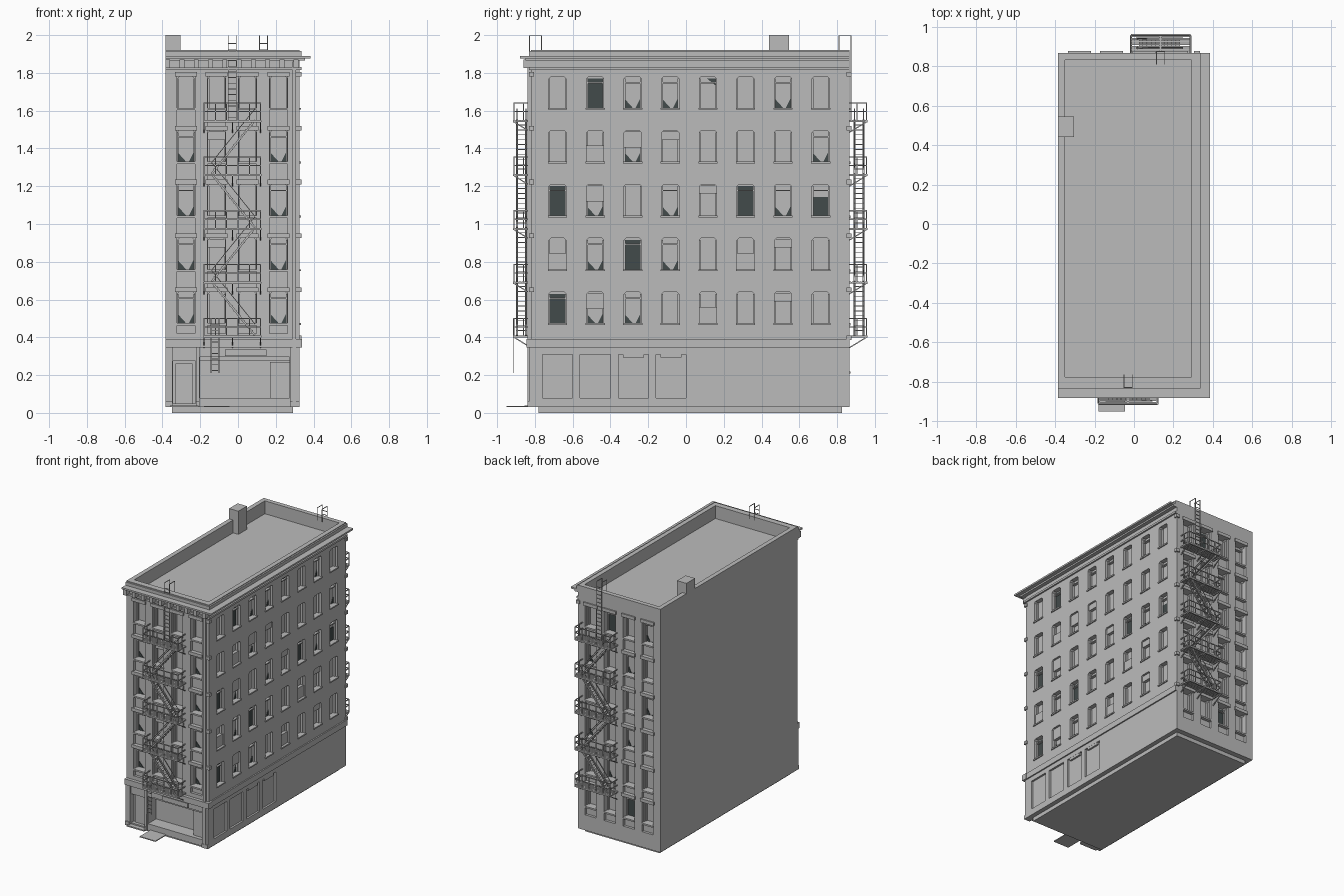
import bpy, bmesh
from mathutils import Vector

cube = bpy.data.objects.get("Cube")
if cube:
    bpy.data.objects.remove(cube, do_unlink=True)


def material(name, rgb):
    m = bpy.data.materials.new(name)
    m.use_nodes = True
    m.diffuse_color = (*rgb, 1)
    m.node_tree.nodes["Principled BSDF"].inputs["Base Color"].default_value = (*rgb, 1)
    return m


GREY = material("masonry_grey", (0.5, 0.5, 0.5))
DARK = material("dark_glass", (0.055, 0.07, 0.07))

# Each wall maps (along, outward, up) to world coordinates
X0, X1, Y0, Y1, TOP = -0.385, 0.325, -0.82, 0.865, 1.92
world = lambda u, d, z: Vector((u, d, z))
front = lambda u, d, z: Vector((u, Y0 - d, z))
back = lambda u, d, z: Vector((u, Y1 + d, z))
side = lambda u, d, z: Vector((X1 + d, u, z))
back_escape = lambda u, d, z: Vector((0.105 - u, Y1 + d, z))


def prism(bm, wall, outline, d0, d1):
    rings = [[bm.verts.new(wall(u, d, z)) for u, z in outline] for d in (d0, d1)]
    n = len(outline)
    bm.faces.new(rings[0])
    bm.faces.new(rings[1][::-1])
    for i in range(n):
        j = (i + 1) % n
        bm.faces.new((rings[0][i], rings[1][i], rings[1][j], rings[0][j]))


def box(bm, wall, u0, u1, d0, d1, z0, z1):
    prism(bm, wall, [(u0, z0), (u1, z0), (u1, z1), (u0, z1)], d0, d1)


def bar(bm, wall, a, b, r=0.003):
    a, b = wall(*a), wall(*b)
    axis = (b - a).normalized()
    s = axis.cross(Vector((0, 0, 1)) if abs(axis.z) < 0.9 else Vector((1, 0, 0))).normalized()
    t = axis.cross(s)
    ring = [[bm.verts.new(p + (s * i + t * j) * r) for i, j in ((1, 1), (-1, 1), (-1, -1), (1, -1))]
            for p in (a, b)]
    bm.faces.new(ring[0])
    bm.faces.new(ring[1][::-1])
    for i in range(4):
        j = (i + 1) % 4
        bm.faces.new((ring[0][i], ring[1][i], ring[1][j], ring[0][j]))


def part(name, bm, mat=GREY):
    bmesh.ops.recalc_face_normals(bm, faces=bm.faces)
    mesh = bpy.data.meshes.new(name)
    bm.to_mesh(mesh)
    bm.free()
    mesh.materials.append(mat)
    ob = bpy.data.objects.new(name, mesh)
    bpy.context.scene.collection.objects.link(ob)
    return ob


# Window layout: p plain, d dark, c curtain, t upper corner, l lower half, a/b/h blinds
W, H, STEP = 0.045, 0.165, 0.285
rows = [0.475 + STEP * i for i in range(5)]
side_cols = [-0.68 + 0.199 * i for i in range(8)]
end_cols = [-0.275, -0.113, 0.05, 0.215]
side_kinds = ["dacphpbp", "hcdcphbp", "dapcbdcl", "phabpppc", "pdcctpcp"]
front_kinds = ["cppc", "cbpc", "cppc", "cbpc", "pppp"]
back_kinds = ["pdpp", "ppcp", "pcpc", "cppp", "pcpc", "cpdp"]
windows = []
for wall, cols, kinds, zs, depth in (
        (side, side_cols, side_kinds, rows, 0.035),
        (front, end_cols, front_kinds, rows, 0.055),
        (back, end_cols, back_kinds, [0.22] + rows, 0.055)):
    for z, line in zip(zs, kinds):
        for u, k in zip(cols, line):
            windows.append((wall, u, z, k, depth))

# Building block with cut openings
bm = bmesh.new()
box(bm, world, X0, X1, Y0, Y1, 0.03, TOP)
body = part("building_body", bm)

large = bmesh.new()
box(large, world, -0.35, 0.29, -0.775, 0.83, 1.82, 2.1)
for u in end_cols:
    box(large, front, u - 0.048, u + 0.048, -0.02, 0.1, 0.42, 1.785)
    box(large, back, u - 0.048, u + 0.048, -0.02, 0.1, 0.15, 1.785)
box(large, front, -0.2, 0.272, -0.1, 0.1, 0.08, 0.295)
box(large, front, -0.345, -0.225, -0.035, 0.1, 0.05, 0.275)
panels = [-0.68, -0.48, -0.278, -0.08]
for u in panels:
    box(large, side, u - 0.08, u + 0.08, -0.015, 0.1, 0.08, 0.31)
small = bmesh.new()
for wall, u, z, k, depth in windows:
    t = z + H
    prism(small, wall, [(u - W, z), (u + W, z), (u + W, t - 0.01), (u + W - 0.01, t),
                        (u - W + 0.01, t), (u - W, t - 0.01)], -depth, 0.05)
cutters = [part("bay_cutter", large), part("window_cutter", small)]
for c in cutters:
    c.hide_render = True
    mod = body.modifiers.new(c.name, "BOOLEAN")
    mod.operation, mod.solver, mod.object = "DIFFERENCE", "EXACT", c
bpy.context.view_layer.update()
cut = bpy.data.meshes.new_from_object(body.evaluated_get(bpy.context.evaluated_depsgraph_get()))
body.modifiers.clear()
body.data = cut
for c in cutters:
    bpy.data.objects.remove(c, do_unlink=True)

# Window fittings: sashes, blinds, dark glass, sills and lintels
sash, glass, trim = bmesh.new(), bmesh.new(), bmesh.new()
for wall, u, z, k, depth in windows:
    a, b, t, mid, d = u - W, u + W, z + H, z + H * 0.6, 0.004 - depth
    for e in (a, b - 0.006):
        box(sash, wall, e, e + 0.006, d - 0.004, d + 0.012, z, t - 0.01)
    if k in "dctl":
        box(sash, wall, a, b, d - 0.004, d + 0.014, mid + 0.03, mid + 0.037)
    if k in "dl":
        box(glass, wall, a, b, d - 0.004, d, z, t - 0.01 if k == "d" else mid)
    if k in "ca":
        prism(glass, wall, [(a, z), (a + 0.045, z), (a, z + 0.05)], d - 0.004, d)
        prism(glass, wall, [(b, z), (b, z + 0.06), (b - 0.03, z)], d - 0.004, d)
    if k == "t":
        prism(glass, wall, [(b, t - 0.01), (b - 0.05, t - 0.01), (b, t - 0.05)], d - 0.004, d)
    if k in "abh":
        low, high = {"a": (0.45, 1), "b": (0.7, 1), "h": (0, 0.55)}[k]
        box(sash, wall, a, b, d - 0.004, d + 0.02, z + H * low, z + H * high - 0.004)
    if wall is side:
        box(trim, wall, a - 0.006, b + 0.006, -0.03, 0.008, z - 0.01, z)
    else:
        box(trim, wall, a - 0.004, b + 0.004, -0.05, 0.005, z - 0.012, z)
        box(trim, wall, a - 0.013, b + 0.013, -0.03, 0.01, t, t + 0.025)
        box(trim, wall, 0.305, X1 + 0.01, -0.015, 0.01, t, t + 0.025)
part("window_sashes", sash)
part("window_glass", glass, DARK)
part("sills_and_lintels", trim)

# Plinth, chimney and roof cornice
bm = bmesh.new()
box(bm, world, -0.35, 0.29, -0.78, 0.825, 0, 0.03)
part("plinth", bm)
bm = bmesh.new()
box(bm, world, X0, -0.305, 0.44, 0.545, 1.8, 2)
part("chimney", bm)
bm = bmesh.new()
for out, z0, z1 in ((0.012, 1.815, 1.83), (0.03, 1.865, 1.877), (0.06, 1.877, 1.89), (0.012, 1.89, 1.915)):
    box(bm, front, X0, X1 + out, -0.02, out, z0, z1)
    box(bm, side, Y0 + 0.02, Y1, -0.02, out, z0, z1)
for i in range(10):
    u = -0.372 + 0.0755 * i
    box(bm, front, u - 0.013, u + 0.013, -0.01, 0.04, 1.825, 1.87)
part("cornice", bm)

# Shop front: ledge, pilasters, door, window and steps
bm = bmesh.new()
box(bm, front, X0, X1 + 0.015, -0.02, 0.025, 0.345, 0.39)
box(bm, side, Y0 + 0.02, Y1, -0.02, 0.01, 0.345, 0.39)
part("shop_ledge", bm)
bm = bmesh.new()
for a, b in ((X0, -0.348), (-0.222, -0.203), (0.274, X1)):
    box(bm, front, a, b, -0.01, 0.012, 0.05, 0.345)
    box(bm, front, a, b, -0.01, 0.02, 0.03, 0.06)
box(bm, front, -0.07, 0.15, -0.01, 0.012, 0.3, 0.335)
part("shop_pilasters", bm)
bm = bmesh.new()
box(bm, front, -0.33, -0.24, -0.04, -0.025, 0.05, 0.262)
box(bm, front, 0.17, 0.272, -0.1, -0.03, 0.08, 0.27)
box(bm, front, -0.2, 0.272, -0.1, -0.02, 0.275, 0.295)
part("shop_door_and_window", bm)
bm = bmesh.new()
box(bm, front, -0.36, -0.21, -0.01, 0.035, 0.03, 0.04)
box(bm, front, -0.18, -0.045, -0.01, 0.13, 0.03, 0.037)
part("steps_and_hatch", bm)
bm = bmesh.new()
for u in panels[2:]:
    box(bm, side, u - 0.055, u + 0.055, -0.02, -0.001, 0.292, 0.312)
part("side_panel_headers", bm)
bm = bmesh.new()
bar(bm, front, (0.297, 0.01, 0.04), (0.297, 0.01, 1.86), 0.009)
part("drain_pipe", bm)


# Fire escapes with platforms, railings, stairs and ladders
def ladder(bm, wall, u, d, z0, z1):
    for e in (-0.021, 0.021):
        bar(bm, wall, (u + e, d, z0), (u + e, d, z1), 0.002)
    for i in range(int((z1 - z0) / 0.03)):
        z = z0 + 0.015 + 0.03 * i
        bar(bm, wall, (u - 0.021, d, z), (u + 0.021, d, z), 0.002)


def fire_escape(name, wall, drop_ladder):
    bm = bmesh.new()
    L, R, OUT = -0.18, 0.12, 0.09
    levels = [0.41 + STEP * i for i in range(5)]
    for z in levels:
        for i in range(7):
            d = 0.005 + 0.0135 * i
            box(bm, wall, L, R, d - 0.0045, d + 0.0045, z - 0.006, z)
        bar(bm, wall, (L, OUT, z - 0.006), (R, OUT, z - 0.006), 0.006)
        for e in (L, -0.03, R):
            bar(bm, wall, (e, 0, z - 0.006), (e, OUT, z - 0.006), 0.005)
            bar(bm, wall, (e, 0, z - 0.065), (e, OUT, z - 0.01))
        for h in (0.045, 0.09):
            bar(bm, wall, (L, OUT, z + h), (R, OUT, z + h))
            for e in (L, R):
                bar(bm, wall, (e, 0, z + h), (e, OUT, z + h))
        for i in range(6):
            u = L + (R - L) * i / 5
            bar(bm, wall, (u, OUT, z), (u, OUT, z + 0.09))
        for e in (L, R):
            bar(bm, wall, (e, 0.04, z), (e, 0.04, z + 0.09))
    for i, z in enumerate(levels[:-1]):
        a, b = (0.09, -0.14) if i % 2 == 0 else (-0.14, 0.09)
        for d in (0.027, 0.075):
            bar(bm, wall, (a, d, z), (b, d, z + STEP), 0.005)
            bar(bm, wall, (a, d, z + 0.06), (b, d, z + STEP + 0.06), 0.002)
        for s in range(1, 11):
            u, h = a + (b - a) * s / 11, z + STEP * s / 11
            box(bm, wall, u - 0.01, u + 0.01, 0.027, 0.075, h - 0.002, h + 0.002)
    ladder(bm, wall, -0.03, 0.008, levels[-1], 1.998)
    for e in (-0.051, -0.009):
        bar(bm, wall, (e, 0.008, 1.997), (e, -0.055, 1.997), 0.002)
        bar(bm, wall, (e, -0.055, 1.9), (e, -0.055, 1.997), 0.002)
    if drop_ladder:
        ladder(bm, wall, -0.122, 0.095, 0.21, 0.5)
    part(name, bm)


fire_escape("front_fire_escape", front, True)
fire_escape("back_fire_escape", back_escape, False)
